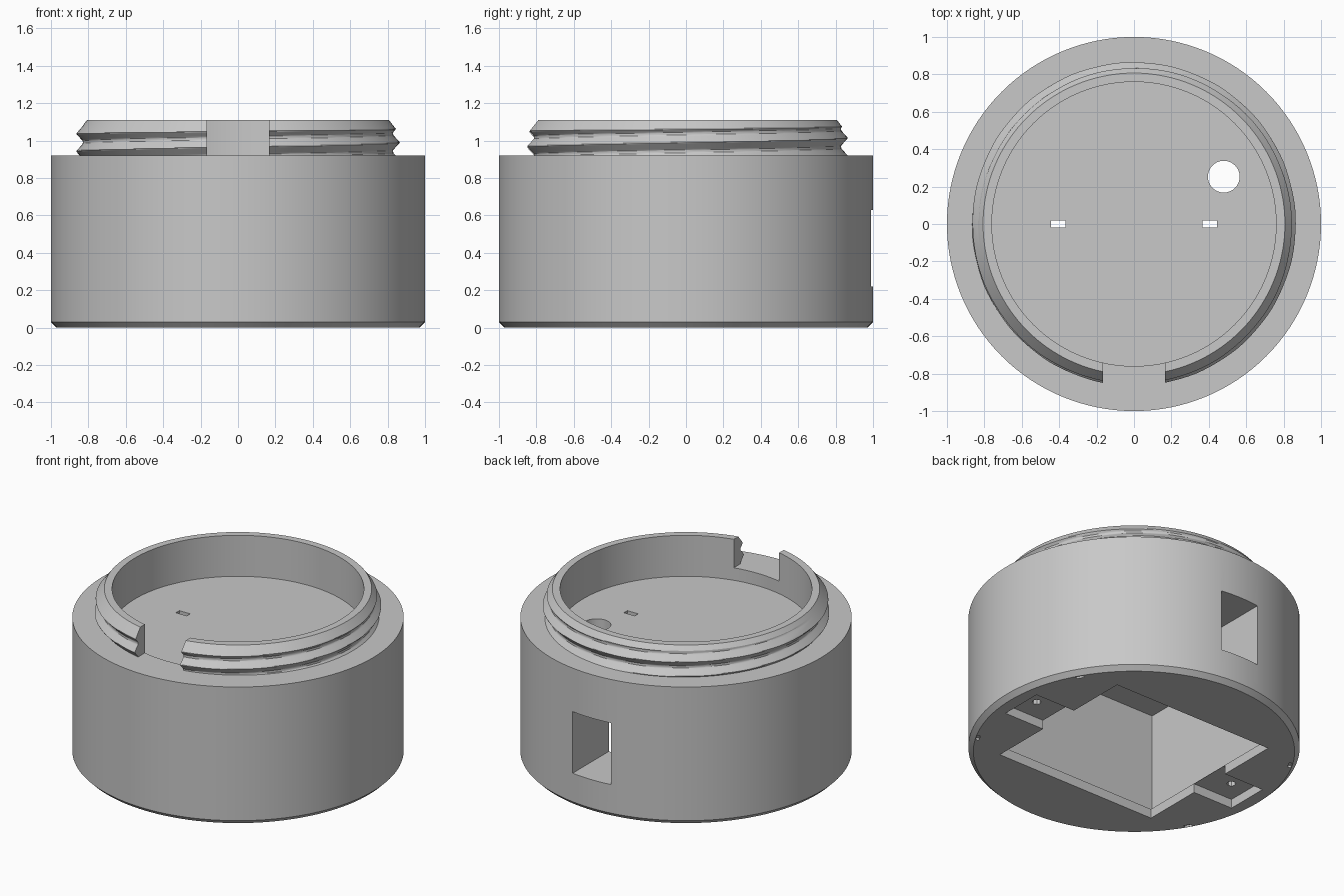
import bpy
import bmesh
from math import cos, sin, pi, radians

cube = bpy.data.objects.get("Cube")
if cube:
    bpy.data.objects.remove(cube, do_unlink=True)

SEGS = 128
NECK_Z, TOP_Z, BORE_R = 0.92, 1.11, 0.76

grey = bpy.data.materials.new("plain grey")
grey.use_nodes = True
colour = (0.58, 0.58, 0.58, 1)
grey.diffuse_color = colour
grey.node_tree.nodes["Principled BSDF"].inputs["Base Color"].default_value = colour


def finish(name, bm):
    """Turn a bmesh into a linked object."""
    bmesh.ops.recalc_face_normals(bm, faces=bm.faces)
    mesh = bpy.data.meshes.new(name)
    bm.to_mesh(mesh)
    bm.free()
    mesh.materials.append(grey)
    obj = bpy.data.objects.new(name, mesh)
    bpy.context.collection.objects.link(obj)
    return obj


def box(x, y, z, turn=0):
    """Box from three (low, high) ranges, turned about the z axis."""
    bm = bmesh.new()
    bmesh.ops.create_cube(bm, size=1)
    for v in bm.verts:
        v.co = [lo + (c + 0.5) * (hi - lo) for c, (lo, hi) in zip(v.co, (x, y, z))]
    obj = finish("cutter", bm)
    obj.rotation_euler.z = turn
    return obj


def rod(x, y, z, radius, sides):
    """Upright cylinder between two heights."""
    bm = bmesh.new()
    bmesh.ops.create_cone(bm, cap_ends=True, segments=sides, radius1=radius,
                          radius2=radius, depth=z[1] - z[0])
    bmesh.ops.translate(bm, verts=bm.verts, vec=(x, y, sum(z) / 2))
    return finish("cutter", bm)


def cut(target, cutters):
    """Subtract each cutter, then remove it."""
    bpy.context.view_layer.objects.active = target
    for c in cutters:
        c.hide_render = True
        mod = target.modifiers.new("cut", 'BOOLEAN')
        mod.operation, mod.solver, mod.object = 'DIFFERENCE', 'EXACT', c
        bpy.ops.object.modifier_apply(modifier=mod.name)
        bpy.data.objects.remove(c, do_unlink=True)


def smooth(obj):
    bpy.ops.object.select_all(action='DESELECT')
    obj.select_set(True)
    bpy.context.view_layer.objects.active = obj
    bpy.ops.object.shade_smooth_by_angle(angle=radians(25))


def lathe(name, profile):
    """Revolve a profile; ends are closed by flat caps."""
    bm = bmesh.new()
    rings = [[bm.verts.new((r * cos(2 * pi * i / SEGS), r * sin(2 * pi * i / SEGS), z))
              for i in range(SEGS)] for r, z in profile]
    for a, b in zip(rings, rings[1:]):
        for i in range(SEGS):
            j = (i + 1) % SEGS
            bm.faces.new((a[i], a[j], b[j], b[i]))
    bm.faces.new(rings[0])
    bm.faces.new(rings[-1])
    return finish(name, bm)


# Body: chamfered drum with a shallow round tray in its top
body = lathe("body", [(0.97, 0), (1, 0.03), (1, NECK_Z),
                      (BORE_R, NECK_Z), (BORE_R, 0.837)])

cutters = [
    box((-0.655, 0.655), (-0.61, 0.61), (0.062, 0.76)),    # inner chamber
    box((-0.595, 0.595), (-0.55, 0.55), (-0.1, 0.2)),      # lipped opening below
    box((-0.89, 0.89), (-0.145, 0.145), (-0.1, 0.06)),     # screw tab recesses
    box((-0.142, 0.142), (0.5, 1.1), (0.22, 0.63)),        # back window
    rod(0.48, 0.253, (0.6, 0.95), 0.085, 48),              # cable hole
]
for side in (-1, 1):
    mid = side * 0.405
    cutters.append(box((mid - 0.04, mid + 0.04), (-0.018, 0.018), (0.6, 0.95)))
    cutters.append(rod(side * 0.767, 0, (0.03, 0.25), 0.028, 8))
    for tilt in (-30, 30):                                 # small rim nicks
        turn = radians(tilt + (180 if side < 0 else 0))
        cutters.append(box((0.945, 0.966), (-0.025, 0.025), (-0.05, 0.012), turn))
bpy.context.view_layer.update()
cut(body, cutters)
smooth(body)


# Threaded neck: ring whose outer wall carries a rising V-shaped ridge
def thread_radius(turn, z):
    pitch = 0.095
    phase = (z - 0.99 - turn * pitch) / pitch
    away = abs(phase - round(phase)) * pitch
    ridge = 0.83 + max(0, 0.036 - 0.9 * away)
    return min(ridge, 0.807 + 0.78 * (TOP_Z - z))


ROWS = 40
bm = bmesh.new()
columns = []
for i in range(SEGS):
    t = i / SEGS
    pts = [(BORE_R, NECK_Z)]
    for k in range(ROWS + 1):
        z = NECK_Z + (TOP_Z - NECK_Z) * k / ROWS
        pts.append((thread_radius(t, z), z))
    pts.append((BORE_R, TOP_Z))
    columns.append([bm.verts.new((r * cos(2 * pi * t), r * sin(2 * pi * t), z))
                    for r, z in pts])
for i, a in enumerate(columns):
    b = columns[(i + 1) % SEGS]
    for k in range(len(a)):
        n = (k + 1) % len(a)
        bm.faces.new((a[k], b[k], b[n], a[n]))
neck = finish("threaded_neck", bm)

# Front gap in the neck
gap = box((-0.167, 0.167), (-1.1, -0.5), (0.85, 1.3))
bpy.context.view_layer.update()
cut(neck, [gap])
smooth(neck)
